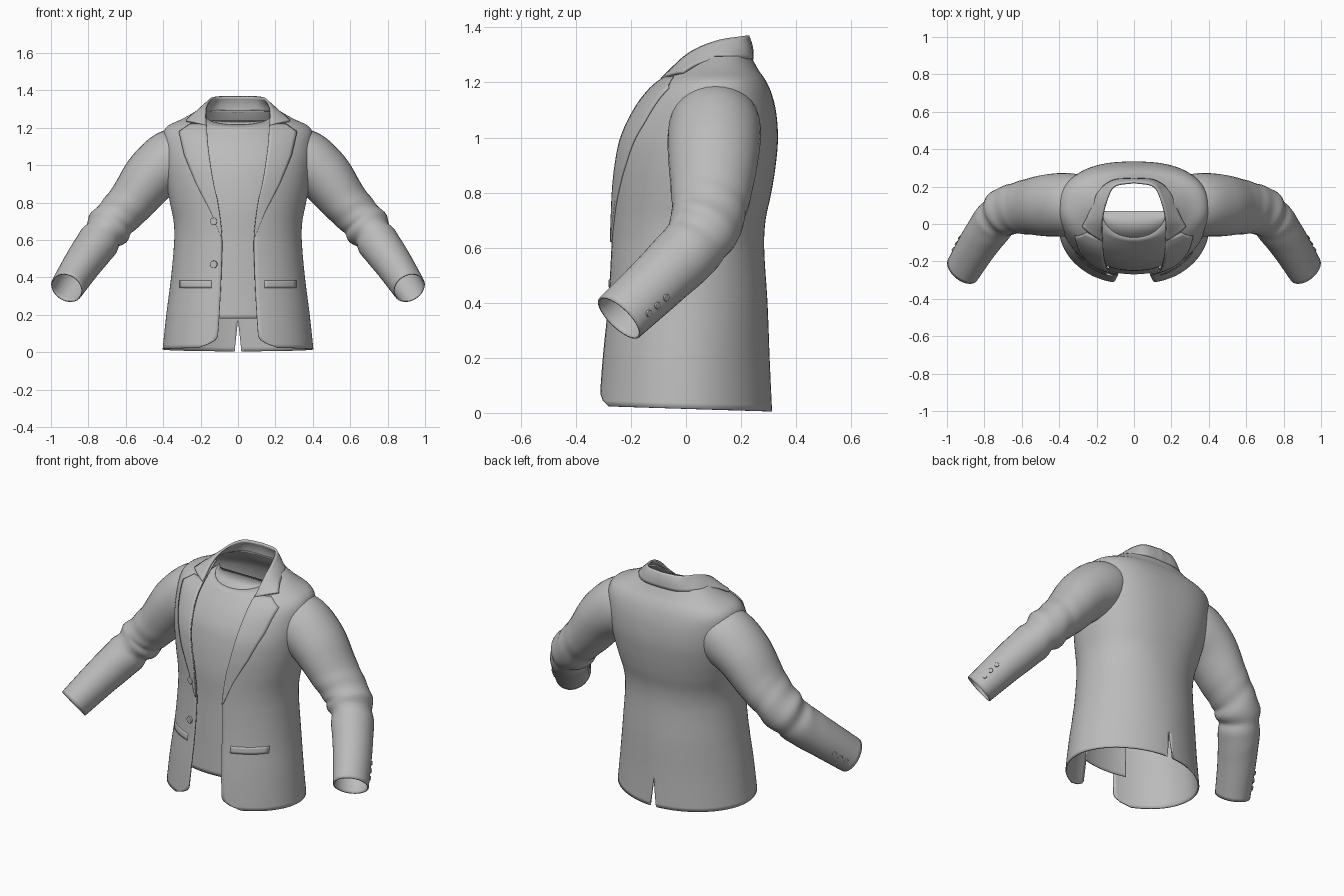
import bpy, math
from mathutils import Vector

cube = bpy.data.objects.get("Cube")
if cube:
    bpy.data.objects.remove(cube)

cloth = bpy.data.materials.new("grey cloth")
cloth.use_nodes = True
GREY = (0.5, 0.5, 0.5, 1)
cloth.diffuse_color = GREY
cloth.node_tree.nodes["Principled BSDF"].inputs["Base Color"].default_value = GREY


def table(rows, v, smooth=True):
    """Interpolate the remaining columns of rows by their first column."""
    v = min(max(v, rows[0][0]), rows[-1][0])
    i = 0
    while i < len(rows) - 2 and v > rows[i + 1][0]:
        i += 1
    b, c = rows[i], rows[i + 1]
    a, d = rows[max(i - 1, 0)], rows[min(i + 2, len(rows) - 1)]
    h = c[0] - b[0]
    t = (v - b[0]) / h
    out = []
    for k in range(1, len(b)):
        if smooth:
            m0 = (c[k] - a[k]) / (c[0] - a[0]) * h
            m1 = (d[k] - b[k]) / (d[0] - b[0]) * h
            s, q = t * t * (3 - 2 * t), t * (1 - t)
            out.append(b[k] * (1 - s) + c[k] * s + m0 * q * (1 - t) - m1 * q * t)
        else:
            out.append(b[k] + (c[k] - b[k]) * t)
    return out


def sheet(name, rows, thick=0.008, closed=False, mirror=True):
    """Cloth panel skinned over rows of points."""
    n = len(rows[0])
    faces = []
    for i in range(len(rows) - 1):
        for j in range(n if closed else n - 1):
            k = (j + 1) % n
            faces.append((i * n + j, i * n + k, (i + 1) * n + k, (i + 1) * n + j))
    me = bpy.data.meshes.new(name)
    me.from_pydata([tuple(p) for r in rows for p in r], [], faces)
    me.materials.append(cloth)
    ob = bpy.data.objects.new(name, me)
    bpy.context.collection.objects.link(ob)
    if mirror:
        ob.modifiers.new("Mirror", "MIRROR").merge_threshold = 0.001
    s = ob.modifiers.new("Thickness", "SOLIDIFY")
    s.thickness, s.offset = thick, 0
    bpy.ops.object.select_all(action="DESELECT")
    ob.select_set(True)
    bpy.context.view_layer.objects.active = ob
    bpy.ops.object.shade_smooth_by_angle(angle=math.radians(40))


# Torso sections: height, half width, front y, back y, back roundness
TORSO = [(0, .402, -.325, .310, 1.05), (.2, .38, -.308, .30, 1.05), (.4, .354, -.287, .292, 1),
         (.6, .337, -.275, .28, .95), (.7, .34, -.273, .285, .9), (.8, .36, -.271, .306, .86),
         (.9, .378, -.265, .322, .82), (1.0, .39, -.247, .33, .78), (1.1, .397, -.2, .322, .76),
         (1.17, .395, -.147, .303, .76), (1.21, .37, -.1, .283, .8), (1.24, .305, -.065, .262, .85),
         (1.27, .25, -.03, .245, .9), (1.3, .2, 0, .23, .9)]
# Front opening: height, half gap
OPENING = [(0, .115), (.2, .10), (.45, .088), (.62, .086), (.8, .108), (.9, .13),
           (1.0, .147), (1.12, .162), (1.3, .172)]
FRONT = 0.97


def oval(w, yf, yb, back, a):
    """Rounded section with its own roundness at the back."""
    s, c = math.sin(a), math.cos(a)
    yc, d = (yf + yb) / 2, (yb - yf) / 2
    e = FRONT if c >= 0 else back
    return (math.copysign(w * abs(s) ** e, s), yc - math.copysign(d * abs(c) ** e, c))


def front_angle(x, w):
    return math.asin(min(1, abs(x) / w) ** (1 / FRONT))


def on_torso(x, z, out):
    """Point at (x, z) on the jacket front, lifted outward."""
    w, yf, yb, back = table(TORSO, z)
    a = front_angle(x, w)
    px, py = oval(w, yf, yb, back, a)
    rise = .5 * min(1, max(0, (z - .9) / .2))
    lift = Vector((.6 * math.sin(a), -math.cos(a), rise)).normalized() * out
    return Vector((px, py, z)) + lift


def opening(z):
    corner = .1 * max(0, 1 - (z - .025) / .06) ** 2
    return table(OPENING, z)[0] + corner


# Jacket body, open at the front, with a slit at the back
rows = []
LEVELS, AROUND = 80, 48
for i in range(LEVELS + 1):
    z = .025 + 1.268 * (1 - (1 - i / LEVELS) ** 1.3)
    w, yf, yb, back = table(TORSO, z)
    a0 = front_angle(opening(z), w)
    row = []
    for j in range(AROUND + 1):
        a = a0 + (math.pi - a0) * j / AROUND
        x, y = oval(w, yf, yb, back, a)
        if j == AROUND:
            x = .022 * max(0, 1 - z / .18)
        row.append((x, y, z - .0215 * max(0, 1 - z / .3) * (1 - math.cos(a)) / 2))
    rows.append(row)
sheet("jacket_body", rows)

# Lapels with a notch at the top
LAPEL = [(.62, .09), (.75, .142), (.9, .22), (1.05, .283), (1.175, .312), (1.218, .25)]
rows = []
for i in range(43):
    z = .62 + .598 * i / 42
    x0, x1 = opening(z) - .002, table(LAPEL, z, False)[0]
    rows.append([on_torso(x0 + (x1 - x0) * j / 8, z, .007) for j in range(9)])
sheet("lapel", rows, .007)

# Collar: station, upper edge, lower edge
COLLAR = [(0, 0, .224, 1.368, 0, .24, 1.283), (1, .11, .199, 1.365, .112, .23, 1.285),
          (1.7, .151, .11, 1.348, .19, .172, 1.286), (2.6, .17, .01, 1.302, .24, .055, 1.27),
          (3.5, .172, -.088, 1.212, .278, -.012, 1.238)]
rows = []
for i in range(33):
    c = table(COLLAR, 3.5 * i / 32)
    up, low = Vector(c[:3]), Vector(c[3:])
    bulge = Vector((up.x * .5, up.y - .06, .1)).normalized() * .006
    rows.append([up.lerp(low, j / 6) + bulge * math.sin(math.pi * j / 6) for j in range(7)])
sheet("collar", rows, .012)

# Undershirt front with a round neckline: height, half width, front y, back y, side rise
SHIRT = [(.18, .35, -.266, .25, 0), (.4, .325, -.256, .25, 0), (.6, .308, -.248, .25, 0),
         (.8, .33, -.244, .25, 0), (1.0, .355, -.21, .25, 0), (1.1, .34, -.163, .25, 0),
         (1.17, .27, -.11, .23, .03), (1.215, .17, -.072, .21, .045)]
rows = []
for i in range(46):
    z = .18 + 1.035 * i / 45
    w, yf, yb, rise = table(SHIRT, z)
    edge = front_angle(opening(z) + .045, w)
    row = []
    for j in range(41):
        a = edge * (j / 20 - 1)
        x, y = oval(w, yf, yb, 1, a)
        row.append((x, y, z + rise * (1 - math.cos(a))))
    rows.append(row)
rim = rows[-1]
sheet("undershirt", rows, .006, mirror=False)
# Inner neck facing behind the neckline
sheet("neck_facing", [rim, [(p[0] * .97, .07, 1.238) for p in rim]], .004, mirror=False)

# Sleeve: station, centre, half depth, half height
SLEEVE = [(-1, .22, .11, 1.10, .135, .10), (0, .335, .105, 1.04, .163, .157),
          (1, .455, .10, .95, .163, .147),
          (2, .565, .092, .812, .145, .124), (3, .66, .078, .708, .128, .112),
          (3.4, .695, .062, .663, .128, .118), (3.7, .722, .04, .628, .114, .10),
          (4, .745, .015, .593, .116, .108), (5, .832, -.108, .472, .107, .098),
          (6, .915, -.243, .345, .10, .086)]


def sleeve_frame(s):
    c = table(SLEEVE, s)
    p = Vector(c[:3])
    t = (Vector(table(SLEEVE, s + .15)[:3]) - Vector(table(SLEEVE, s - .15)[:3])).normalized()
    u = Vector((0, 1, 0))
    u = (u - t * u.dot(t)).normalized()
    return p, t, u, t.cross(u), c[3], c[4]


def sleeve_point(s, a):
    p, t, u, v, ru, rv = sleeve_frame(s)
    fold = 1 + .02 * math.sin(s * 9 + a * 2) * math.exp(-(s - 3.3) ** 2)
    return p + (u * ru * math.cos(a) + v * rv * math.sin(a)) * fold


rows = [[sleeve_point(7 * i / 70 - 1, math.tau * j / 32) for j in range(32)] for i in range(71)]
sheet("sleeve", rows, .007, closed=True)

# Flap pockets, very thin
rows = [[on_torso(.14 + .17 * i / 10, .345 + .04 * j / 3, .003) for j in range(4)] for i in range(11)]
sheet("pocket_flap", rows, .004)


def button(name, at, axis, r):
    bpy.ops.mesh.primitive_cylinder_add(vertices=20, radius=r, depth=.012, location=at)
    ob = bpy.context.object
    ob.name = name
    ob.rotation_euler = Vector(axis).to_track_quat("Z", "Y").to_euler()
    ob.data.materials.append(cloth)
    b = ob.modifiers.new("Bevel", "BEVEL")
    b.width, b.segments = .003, 2


# Front buttons on the right panel
for z in (.70, .47):
    p = on_torso(.128, z, .008)
    button("front_button", (-p.x, p.y, p.z), (-.3, -1, 0), .02)

# Three cuff buttons on each sleeve
for s in (5.25, 5.47, 5.69):
    p, t, u, v, ru, rv = sleeve_frame(s)
    d = Vector((.75, .6, -.2))
    q = sleeve_point(s, math.atan2(d.dot(v), d.dot(u)))
    n = (q - p).normalized()
    q += n * .003
    for side in (1, -1):
        button("cuff_button", (q.x * side, q.y, q.z), (n.x * side, n.y, n.z), .013)
